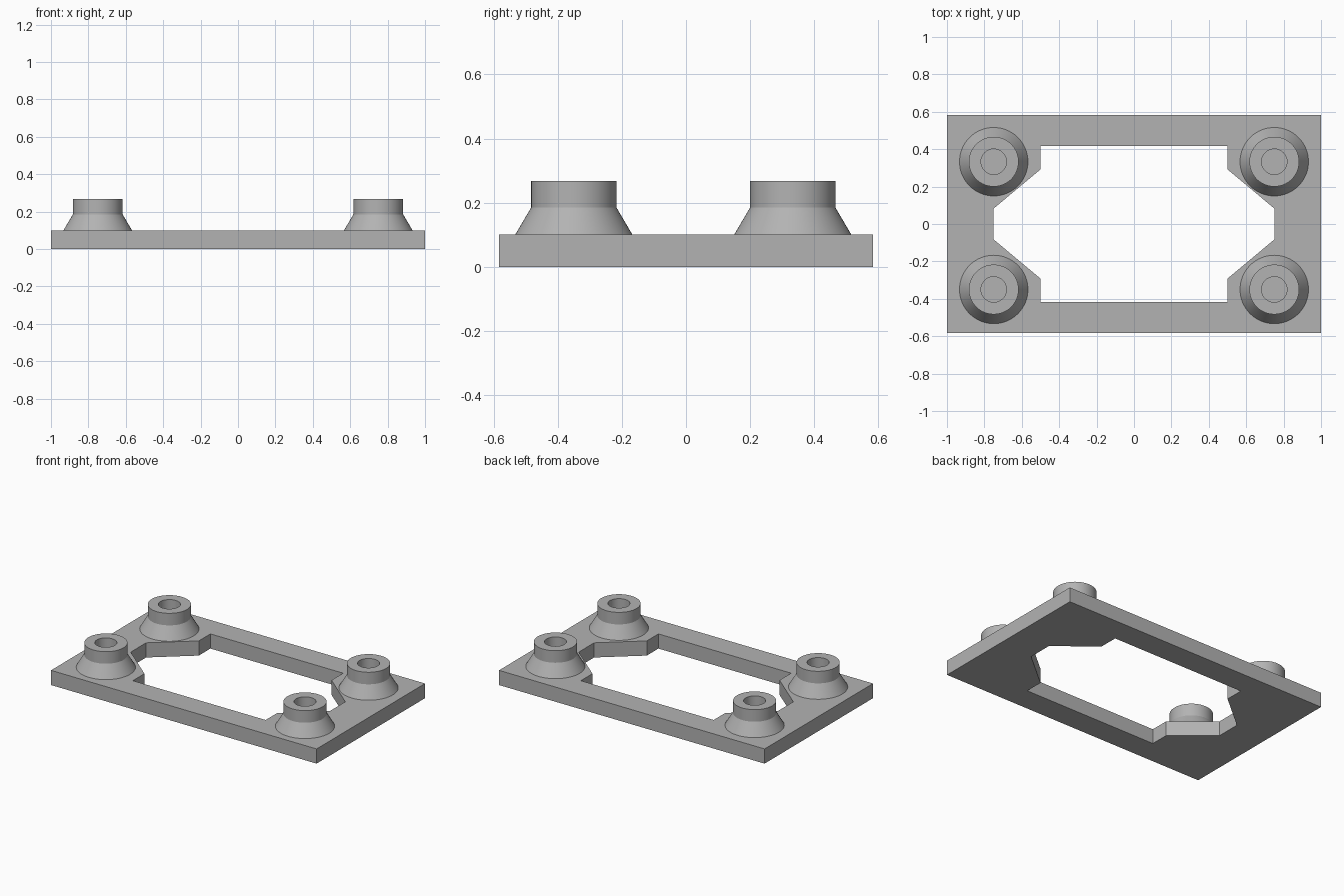
import bpy, bmesh, math
from mathutils import Vector

cube = bpy.data.objects.get("Cube")
if cube:
    bpy.data.objects.remove(cube)

grey = bpy.data.materials.new("mid grey")
grey.use_nodes = True
colour = (0.45, 0.45, 0.45, 1)
grey.diffuse_color = colour
grey.node_tree.nodes["Principled BSDF"].inputs["Base Color"].default_value = colour


def add_object(name, bm):
    bmesh.ops.recalc_face_normals(bm, faces=bm.faces)
    mesh = bpy.data.meshes.new(name)
    bm.to_mesh(mesh)
    bm.free()
    mesh.materials.append(grey)
    obj = bpy.data.objects.new(name, mesh)
    bpy.context.collection.objects.link(obj)
    return obj


# Base plate: rectangle with a twelve-sided opening
PLATE_TOP = 0.1
corner = [(0.75, 0.083), (0.5, 0.292), (0.5, 0.417)]
half = corner + [(-x, y) for x, y in reversed(corner)]
opening = half + [(-x, -y) for x, y in half]
outline = [(1, 0.583), (-1, 0.583), (-1, -0.583), (1, -0.583)]

bm = bmesh.new()
edges = []
for loop in (outline, opening):
    verts = [bm.verts.new((x, y, 0)) for x, y in loop]
    edges += [bm.edges.new((verts[i - 1], verts[i])) for i in range(len(verts))]
bmesh.ops.triangle_fill(bm, edges=edges, use_beauty=True, normal=(0, 0, 1))
result = bmesh.ops.extrude_face_region(bm, geom=bm.faces[:], use_keep_orig=True)
top = [g for g in result["geom"] if isinstance(g, bmesh.types.BMVert)]
bmesh.ops.translate(bm, verts=top, vec=(0, 0, PLATE_TOP))
add_object("base_plate", bm)


# Flared bosses: lathed ring with a blind bore that stops at the plate
def boss(name, x, y):
    sink = PLATE_TOP - 0.02
    profile = [(0.068, sink), (0.183, sink), (0.183, PLATE_TOP),
               (0.133, 0.185), (0.133, 0.267), (0.068, 0.267)]
    bm = bmesh.new()
    verts = [bm.verts.new((r, 0, z)) for r, z in profile]
    ring = [bm.edges.new((verts[i - 1], verts[i])) for i in range(len(verts))]
    bmesh.ops.spin(bm, geom=verts + ring, cent=(0, 0, 0), axis=(0, 0, 1),
                   angle=math.tau, steps=64)
    bmesh.ops.remove_doubles(bm, verts=bm.verts, dist=0.0005)
    obj = add_object(name, bm)
    obj.location = Vector((x, y, 0))
    bpy.ops.object.select_all(action="DESELECT")
    obj.select_set(True)
    bpy.context.view_layer.objects.active = obj
    bpy.ops.object.shade_smooth_by_angle(angle=math.radians(25))


for side, x in (("right", -0.75), ("left", 0.75)):
    boss("front_" + side + "_boss", x, -0.35)
    boss("back_" + side + "_boss", x, 0.333)
